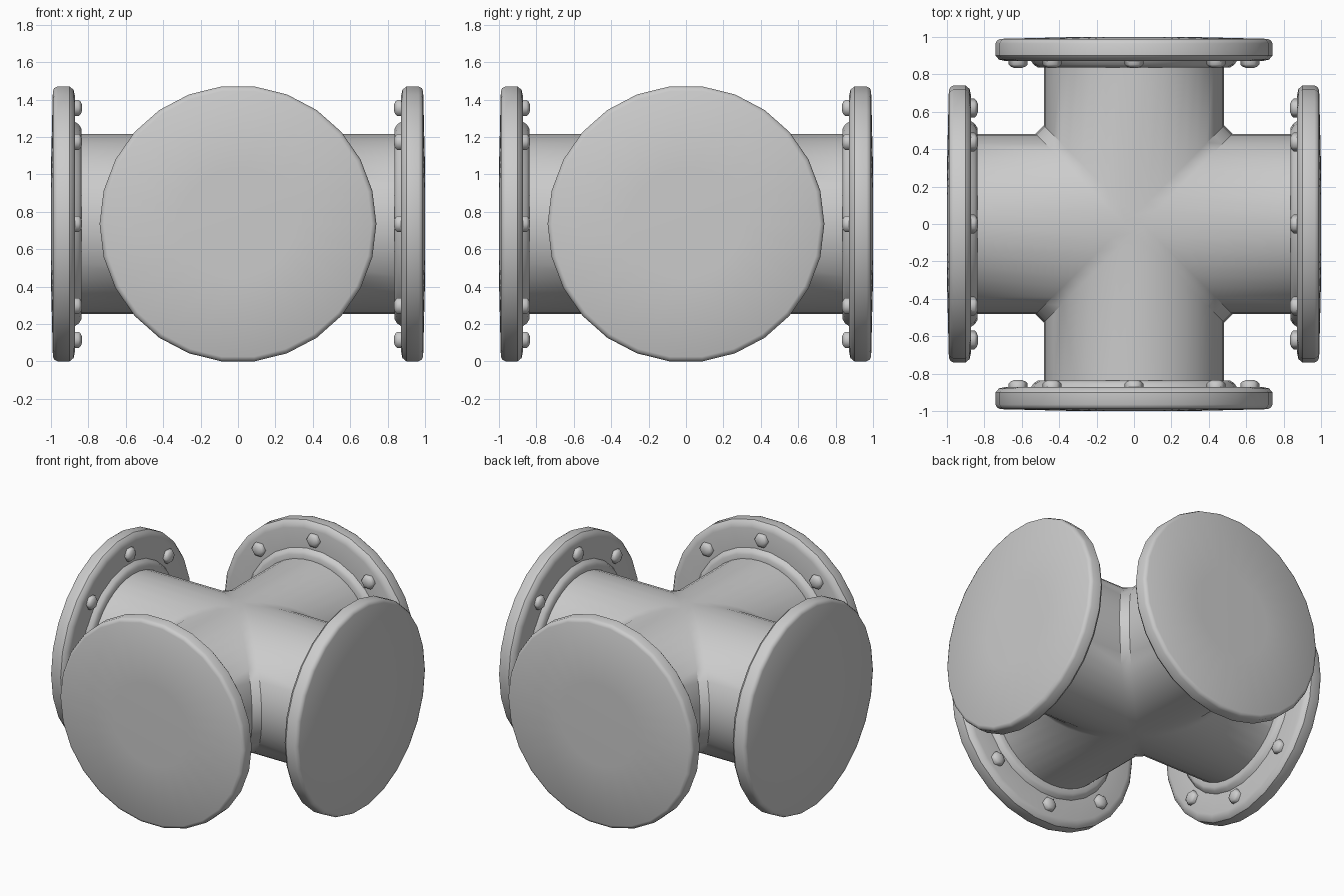
import bpy, bmesh
from math import pi, cos, sin, radians
from mathutils import Matrix, Vector

if "Cube" in bpy.data.objects:
    bpy.data.objects.remove(bpy.data.objects["Cube"])

CZ = 0.735      # height of the pipe axes
R = 0.482       # pipe radius
C = 0.045       # width of the chamfer where pipes meet
SEG = 40


def arm_frame(k):
    """Local x = sideways, y = up, z = outward along arm k."""
    a = k * pi / 2
    out = Vector((round(cos(a)), round(sin(a)), 0))
    side = Vector((-out.y, out.x, 0))
    m = Matrix((side, (0, 0, 1), out)).transposed().to_4x4()
    m.translation = (0, 0, CZ)
    return m


def finish(bm, name, angle):
    bmesh.ops.recalc_face_normals(bm, faces=bm.faces)
    me = bpy.data.meshes.new(name)
    bm.to_mesh(me)
    bm.free()
    ob = bpy.data.objects.new(name, me)
    bpy.context.collection.objects.link(ob)
    bpy.ops.object.select_all(action='DESELECT')
    ob.select_set(True)
    bpy.context.view_layer.objects.active = ob
    bpy.ops.object.shade_smooth_by_angle(angle=radians(angle))
    return ob


def lathe(bm, profile, n, m):
    """Spin (radius, distance) points round local z; cap the ends."""
    rings = [[bm.verts.new(m @ Vector((r * cos(2 * pi * i / n), r * sin(2 * pi * i / n), d)))
              for i in range(n)] for r, d in profile]
    for a, b in zip(rings, rings[1:]):
        for i in range(n):
            j = (i + 1) % n
            bm.faces.new((a[i], a[j], b[j], b[i]))
    bm.faces.new(rings[0])
    bm.faces.new(rings[-1])


# Four mitred pipe arms joined by chamfer strips
bm = bmesh.new()
starts = []
for k in range(4):
    m = arm_frame(k)
    inner, outer = [], []
    for i in range(SEG):
        t = 2 * pi * i / SEG
        h, v = R * cos(t), R * sin(t)
        inner.append(bm.verts.new(m @ Vector((h, v, abs(h) + C))))
        outer.append(bm.verts.new(m @ Vector((h, v, 0.88))))
    for i in range(SEG):
        j = (i + 1) % SEG
        bm.faces.new((inner[i], inner[j], outer[j], outer[i]))
    starts.append(inner)
for k in range(4):
    a, b = starts[k], starts[(k + 1) % 4]
    for i in range(-SEG // 4, SEG // 4):
        p, q = SEG // 2 - i, SEG // 2 - i - 1
        bm.faces.new((a[i % SEG], a[(i + 1) % SEG], b[q % SEG], b[p % SEG]))
for i in (SEG // 4, 3 * SEG // 4):
    bm.faces.new([s[i] for s in starts])
finish(bm, "cross_pipe", 35)

# Closed flange with a raised collar, and its ring of eight bolts, per arm
flange = [(0.47, 0.84), (0.515, 0.838), (0.535, 0.85), (0.55, 0.872), (0.69, 0.872),
          (0.722, 0.879), (0.74, 0.9), (0.74, 0.965), (0.732, 0.982), (0.715, 0.99),
          (0.30, 1.0)]
bolt = [(0.05, 0.88), (0.05, 0.852), (0.04, 0.842), (0.02, 0.834)]
for k, side in enumerate(("right", "back", "left", "front")):
    m = arm_frame(k)
    bm = bmesh.new()
    lathe(bm, flange, 26, m)
    finish(bm, side + "_flange", 40)
    bm = bmesh.new()
    for i in range(8):
        t = i * pi / 4
        lathe(bm, bolt, 6, m @ Matrix.Translation((0.62 * cos(t), 0.62 * sin(t), 0)))
    finish(bm, side + "_bolts", 61)
